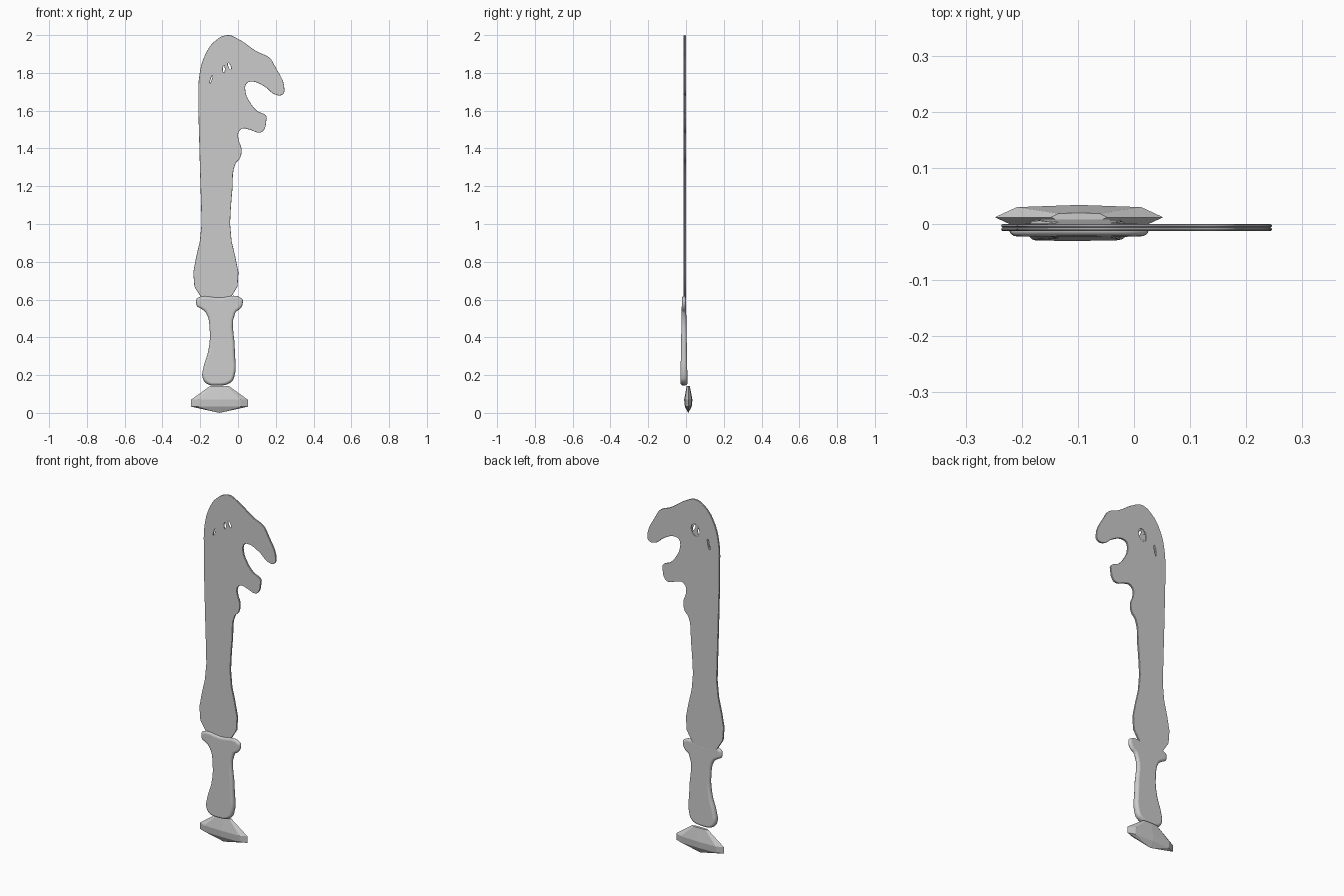
import bpy, bmesh
from math import pi, cos, sin
from mathutils import Matrix, Vector

cube = bpy.data.objects.get("Cube")
if cube:
    bpy.data.objects.remove(cube, do_unlink=True)

steel = bpy.data.materials.new("grey steel")
steel.use_nodes = True
grey = (0.6, 0.6, 0.6, 1)
steel.diffuse_color = grey
steel.node_tree.nodes["Principled BSDF"].inputs["Base Color"].default_value = grey


def oval(x, z, rx, rz, tilt=0):
    """Small closed loop used to pierce a plate."""
    pts = [(rx * cos(a * pi / 4), rz * sin(a * pi / 4)) for a in range(8)]
    return [(x + u * cos(tilt) - v * sin(tilt), z + u * sin(tilt) + v * cos(tilt)) for u, v in pts]


def plate(name, loops, y, bevel, rounds):
    """Filled outline with a rounded rim, standing upright at depth y."""
    curve = bpy.data.curves.new(name, "CURVE")
    curve.dimensions = "2D"
    curve.fill_mode = "BOTH"
    curve.resolution_u = 5
    curve.bevel_depth = bevel
    curve.bevel_resolution = rounds
    curve.offset = -bevel
    for loop in loops:
        spline = curve.splines.new("BEZIER")
        spline.bezier_points.add(len(loop) - 1)
        spline.use_cyclic_u = True
        for point, (x, z) in zip(spline.bezier_points, loop):
            point.co = (x, z, 0)
            point.handle_left_type = point.handle_right_type = "AUTO"
    obj = bpy.data.objects.new(name, curve)
    bpy.context.collection.objects.link(obj)
    bpy.ops.object.select_all(action="DESELECT")
    obj.select_set(True)
    bpy.context.view_layer.objects.active = obj
    bpy.ops.object.convert(target="MESH")
    obj = bpy.context.object
    obj.data.transform(Matrix.Translation((0, y, 0)) @ Matrix.Rotation(pi / 2, 4, "X"))
    obj.data.materials.clear()
    obj.data.materials.append(steel)
    bpy.ops.object.shade_smooth_by_angle(angle=0.7)
    return obj


# Blade with hooked upper jaw, lower jaw and a small knuckle below it
blade = [
    (-.188, .6), (-.193, 1), (-.204, 1.39), (-.209, 1.66), (-.204, 1.79), (-.172, 1.9),
    (-.12, 1.97), (-.055, 2), (0, 1.98), (.1, 1.913), (.167, 1.88), (.193, 1.84),
    (.246, 1.71), (.235, 1.685), (.198, 1.685), (.14, 1.728), (.07, 1.754), (.045, 1.743),
    (.04, 1.7), (.06, 1.65), (.1, 1.6), (.15, 1.57), (.15, 1.55), (.135, 1.495),
    (.114, 1.484), (.06, 1.5), (.024, 1.505), (.003, 1.484), (.003, 1.447), (.018, 1.4),
    (.01, 1.347), (-.013, 1.32), (-.03, 1.18), (-.042, 1), (-.045, .6)]
front_holes = [oval(-.075, 1.82, .005, .018), oval(-.045, 1.835, .006, .018, .4),
               oval(-.142, 1.765, .003, .02, -.3)]
back_holes = [oval(-.058, 1.825, .024, .035, -.3), oval(-.142, 1.765, .005, .03, -.2)]
plate("blade_front", [blade] + front_holes, -.0095, .003, 1)
plate("blade_back", [blade] + back_holes, -.0033, .003, 1)

# Grip with guard, getting thicker towards its rounded end
grip = [
    (-.215, .608), (-.222, .59), (-.217, .565), (-.198, .553), (-.17, .53), (-.15, .44),
    (-.156, .336), (-.183, .24), (-.188, .19), (-.167, .156), (-.103, .145), (-.04, .16),
    (-.02, .19), (-.017, .336), (-.014, .53), (.013, .553), (.025, .58), (.02, .606), (-.1, .61)]
handle = plate("handle", [grip], 0, .014, 3)
for v in handle.data.vertices:
    v.co.y = v.co.y * (1.36 - 1.3 * (v.co.z - .15)) - .011
handle.data.update()

# Faceted pommel gem: stacked eight-sided rings closed by a bottom point
bm = bmesh.new()
section = [(1, 0), (.74, .82), (0, 1), (-.74, .82), (-1, 0), (-.74, -.82), (0, -1), (.74, -.82)]
rings = [[bm.verts.new((-.098 + u * rx, .012 + v * ry, z)) for u, v in section]
         for rx, ry, z in [(.15, .018, .033), (.15, .022, .07), (.05, .008, .142)]]
for low, high in zip(rings, rings[1:]):
    for i in range(8):
        j = (i + 1) % 8
        bm.faces.new((low[i], low[j], high[j], high[i]))
bm.faces.new(rings[-1])
tip = bm.verts.new(Vector((-.098, .012, 0)))
for i in range(8):
    bm.faces.new((tip, rings[0][(i + 1) % 8], rings[0][i]))
bmesh.ops.recalc_face_normals(bm, faces=bm.faces)
mesh = bpy.data.meshes.new("pommel_gem")
bm.to_mesh(mesh)
bm.free()
mesh.materials.append(steel)
bpy.context.collection.objects.link(bpy.data.objects.new("pommel_gem", mesh))
